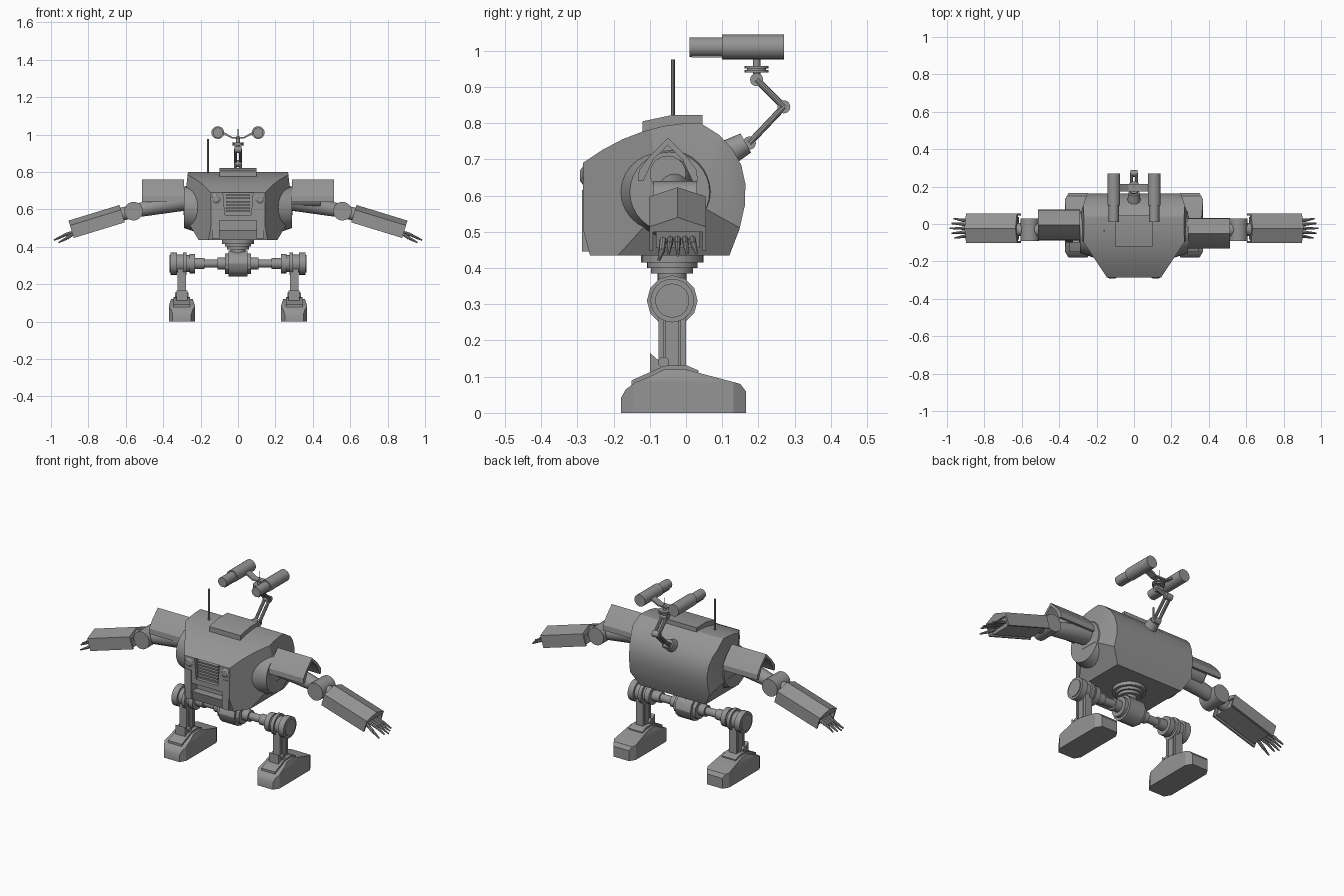
import bpy, bmesh, math
from mathutils import Vector, Matrix

if "Cube" in bpy.data.objects:
    bpy.data.objects.remove(bpy.data.objects["Cube"], do_unlink=True)

shade = (.3, .3, .3, 1)
grey = bpy.data.materials.new("plain grey")
grey.use_nodes = True
grey.diffuse_color = shade
grey.node_tree.nodes["Principled BSDF"].inputs["Base Color"].default_value = shade
parts = []


def finish(bm, name):
    bmesh.ops.recalc_face_normals(bm, faces=bm.faces)
    mesh = bpy.data.meshes.new(name)
    bm.to_mesh(mesh)
    bm.free()
    part = bpy.data.objects.new(name, mesh)
    bpy.context.collection.objects.link(part)
    mesh.materials.append(grey)
    parts.append(part)
    return part


def rod(name, start, end, radius, end_radius=None, sides=20):
    start, end = Vector(start), Vector(end)
    along = end - start
    place = Matrix.Translation((start + end) / 2) @ along.to_track_quat('Z', 'Y').to_matrix().to_4x4()
    bm = bmesh.new()
    bmesh.ops.create_cone(bm, cap_ends=True, segments=sides, radius1=radius,
                          radius2=radius if end_radius is None else end_radius,
                          depth=along.length, matrix=place)
    return finish(bm, name)


def stack(name, start, direction, steps, sides=24):
    """Row of coaxial discs; each step is (thickness, radius)."""
    start, direction = Vector(start), Vector(direction)
    for thickness, radius in steps:
        end = start + direction * thickness
        rod(name, start, end, radius, sides=sides)
        start = end


def prism(name, outline, low, high, axis='x', cuts=(), matrix=Matrix()):
    """Extrude an outline along an axis, trimmed by (point, normal) planes."""
    bm = bmesh.new()
    if axis == 'x':
        corners = [bm.verts.new((low, u, v)) for u, v in outline]
        travel = Vector((high - low, 0, 0))
    else:
        corners = [bm.verts.new((u, low, v)) for u, v in outline]
        travel = Vector((0, high - low, 0))
    base = bm.faces.new(corners)
    top = bmesh.ops.extrude_face_region(bm, geom=[base], use_keep_orig=True)
    moved = [item for item in top["geom"] if isinstance(item, bmesh.types.BMVert)]
    bmesh.ops.translate(bm, verts=moved, vec=travel)
    for point, normal in cuts:
        bmesh.ops.bisect_plane(bm, geom=bm.verts[:] + bm.edges[:] + bm.faces[:], plane_co=point,
                               plane_no=Vector(normal).normalized(), clear_outer=True)
        bmesh.ops.holes_fill(bm, edges=[edge for edge in bm.edges if edge.is_boundary])
    bm.transform(matrix)
    return finish(bm, name)


def box(name, centre, size, matrix=Matrix()):
    bm = bmesh.new()
    bmesh.ops.create_cube(bm, size=1)
    bmesh.ops.scale(bm, vec=size, verts=bm.verts)
    bmesh.ops.translate(bm, vec=centre, verts=bm.verts)
    bm.transform(matrix)
    return finish(bm, name)


def bend(start, pull, end, count):
    """Points along a curve from start to end, drawn towards pull."""
    start, pull, end = Vector(start), Vector(pull), Vector(end)
    steps = [k / count for k in range(count + 1)]
    return [start.lerp(pull, t).lerp(pull.lerp(end, t), t) for t in steps]


def mirrored(half, shift=0):
    """Close a half outline that starts and ends near the middle line."""
    return [(shift + u, v) for u, v in half] + [(shift - u, v) for u, v in reversed(half) if u]


def carve(target, cutter):
    cut = target.modifiers.new("cut", 'BOOLEAN')
    cut.operation, cut.object, cut.solver = 'DIFFERENCE', cutter, 'EXACT'
    bpy.context.view_layer.objects.active = target
    bpy.ops.object.modifier_apply(modifier=cut.name)
    parts.remove(cutter)
    bpy.data.objects.remove(cutter, do_unlink=True)


# Body: curved side outline with chamfered corners
front_y, belly_z, brow_z, crown_z = -.285, .435, .69, .8
outline = bend((front_y, brow_z), (-.15, .79), (0, crown_z), 5)
outline += bend((.04, crown_z), (.24, .7), (.12, belly_z), 7)
outline += [(-.265, belly_z), (front_y, .51)]
trims = []
for s in (-1, 1):
    trims += [((s * .29, 0, .6), (s * 9, 0, 1)), ((s * .145, front_y, 0), (s * 3, -2, 0)),
              ((s * .21, 0, belly_z), (s * 5, 0, -3)), ((s * .25, .165, 0), (s * 3, 1, 0))]
body = prism("body", outline, -.4, .4, cuts=trims)

# Grille, headlights and bumper slot
grille = mirrored([(.07, .57), (.08, .69)])
carve(body, prism("grille_cutter", grille, -.4, -.265, 'y'))
carve(body, box("slot_cutter", (0, front_y, .515), (.2, .1, .05)))
for k in range(6):
    box("grille_slat", (0, -.273, .59 + k * .017), (.13, .02, .008))
for s in (-1, 1):
    lamp = Vector((s * .116, front_y, .655))
    rod("headlight", lamp - Vector((0, -.03, 0)), lamp, .032)
    rod("headlight_lens", lamp, lamp + Vector((0, -.007, 0)), .025, .015)
    box("front_pillar", (s * .12, -.27, .53), (.04, .035, .17))

# Roof hatch and aerial
hatch = [(-.12, .77), (-.12, .805), (-.04, .822), (.045, .822), (.045, .79)]
prism("roof_hatch", hatch, -.1, .1)
rod("aerial", (-.16, -.036, .76), (-.16, -.036, .975), .005, sides=8)

# Folding mast at the back
sideways = Vector((.02, 0, 0))
mast = [Vector(joint) for joint in ((0, .175, .745), (0, .27, .845), (0, .195, .92))]
rod("mast_base", (0, .12, .72), (0, .165, .745), .036, .03)
for joint in mast:
    rod("mast_joint", joint - sideways, joint + sideways, .018)
for lower, upper in zip(mast, mast[1:]):
    for offset in (sideways, -sideways):
        rod("mast_link", lower + offset * .7, upper + offset * .7, .009, sides=10)
stack("mast_head", mast[-1], (0, 0, 1), [(.02, .01), (.007, .033), (.004, .026), (.007, .033), (.03, .01)])
rod("head_aerial", (0, .2, .97), (0, .2, 1.03), .002, sides=6)

# Twin scopes on a bent bracket
box("bracket_middle", (0, .195, .982), (.07, .04, .008))
for s in (-1, 1):
    x, scope_z = s * .108, 1.01
    arm = [(s * .03, .978), (s * .075, 1), (x, 1), (x, scope_z), (s * .07, scope_z), (s * .03, .986)]
    prism("bracket_arm", arm, .175, .215, 'y')
    rod("scope_body", (x, .1, scope_z), (x, .27, scope_z), .034)
    rod("scope_barrel", (x, .01, scope_z), (x, .1, scope_z), .027)
    box("scope_shoe", (x, .06, .986), (.028, .09, .01))
    for y in (.18, .205):
        for lift in (.012, .02):
            box("scope_vent", (x, y, scope_z + lift), (.064 - lift, .018, .004))

# Arms
for side, s in (("left", 1), ("right", -1)):
    out = Vector((s, 0, 0))
    ridge_y = -.0275 - s * .0225
    shoulder, elbow = Vector((s * .27, -.035, .65)), Vector((s * .558, -.03, .59))
    rod(side + "_shoulder_socket", (s * .2, -.045, .61), (s * .29, -.045, .61), .14, .11, 32)
    roof = [(0, .738), (.04, .7), (.068, .64), (.082, .64), (.08, .67), (.05, .71), (0, .76)]
    prism(side + "_upper_arm_cover", mirrored(roof, ridge_y), s * .29, s * .512)
    rod(side + "_upper_arm", shoulder, elbow, .055, .035)
    rod(side + "_upper_arm_core", (s * .28, ridge_y, .66), (s * .44, ridge_y, .66), .05)
    axle = Vector((0, .06, 0))
    rod(side + "_elbow", elbow - axle, elbow + axle, .05)
    rod(side + "_elbow_link", elbow, elbow + out * .1 - Vector((0, 0, .025)), .035)

    # Forearm and hand are built level, then drooped from the elbow
    droop = Matrix.Translation((s * .62, -.023, .578)) @ Matrix.Rotation(s * math.radians(17), 4, 'Y')
    cover = [(0, .005), (.068, .005), (.068, -.05), (.078, -.05), (.078, .02), (0, .047)]
    prism(side + "_forearm_cover", mirrored(cover), 0, s * .285, matrix=droop)
    box(side + "_forearm_core", (s * .14, 0, -.018), (.26, .12, .056), droop)
    for k in range(-2, 3):
        spread, reach = k * .02, .39 - abs(k) * .01
        drop = -.05 if k == -2 else -.03
        root, knuckle, tip = [droop @ Vector(point) for point in (
            (s * .26, spread, -.02), (s * .32, spread * 1.1, drop + .01), (s * reach, spread * 1.3, drop))]
        rod(side + "_finger_root", root, knuckle, .009, sides=8)
        rod(side + "_finger_tip", knuckle, tip, .008, .004, 8)

# Waist and hip hub
hip_y, hip_z = -.038, .31
stack("waist", (0, hip_y, .44), (0, 0, -1), [(.025, .086), (.015, .07), (.015, .058), (.08, .04)])
stack("hip_hub", (-.07, hip_y, hip_z), (1, 0, 0), [(.02, .055), (.1, .07), (.02, .055)], 12)

# Legs and feet
toe, heel = -.18, .165
foot = bend((toe, .04), (-.17, .08), (-.1, .1), 3)
foot += [(-.06, .12), (0, .12), (.15, .08), (heel, .06), (heel, 0), (toe, 0)]
ankle = [(-.15, .07), (-.15, .09), (-.06, .13), (0, .132), (.035, .117), (.035, .08)]
fin = [(-.1, .1), (-.1, .166), (-.07, .14), (-.06, .12)]
for side, s in (("left", 1), ("right", -1)):
    out, x = Vector((s, 0, 0)), s * .3
    stack(side + "_hip_axle", (s * .06, hip_y, hip_z), out,
          [(.05, .032), (.07, .022), (.05, .03), (.03, .052), (.015, .045),
           (.02, .06), (.03, .048), (.035, .06), (.005, .047)])
    for y, width in ((-.068, .015), (hip_y, .036), (-.008, .015)):
        box(side + "_shin", (x, y, .2), (.046, width, .2))
    box(side + "_shin_web", (x, hip_y, .2), (.032, .065, .19))
    prism(side + "_ankle_cover", ankle, x - .044, x + .044)
    prism(side + "_ankle_fin", fin, x - .03, x + .03)
    rod(side + "_ankle_pin", (x - .036, -.062, .14), (x + .036, -.062, .14), .015)
    corners = []
    for d in (-1, 1):
        corners += [((x + d * .07, 0, .085), (d * 3, 0, 1)), ((x + d * .07, 0, 0), (d, 0, 0))]
        corners += [((x + d * .05, end, 0), (d * 5, math.copysign(3, end), 0)) for end in (toe, heel)]
    prism(side + "_foot", foot, x - .1, x + .1, cuts=corners)

# Smooth the round parts and keep their rims sharp
for part in parts:
    part.select_set(True)
bpy.context.view_layer.objects.active = body
bpy.ops.object.shade_smooth_by_angle(angle=math.radians(30))
